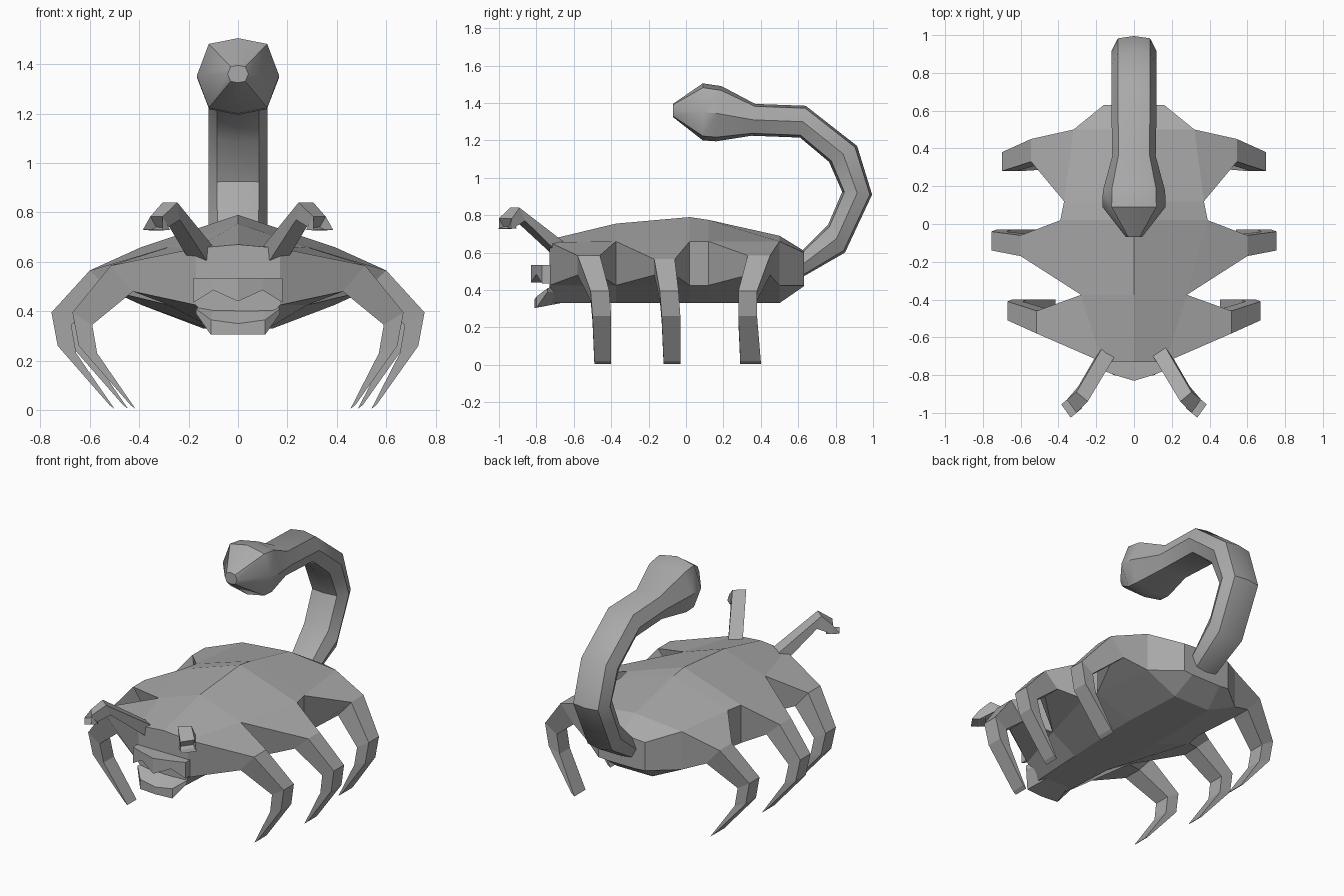
import bpy, bmesh, math
from mathutils import Vector as V

if "Cube" in bpy.data.objects:
    bpy.data.objects.remove(bpy.data.objects["Cube"])

grey = bpy.data.materials.new("shell grey")
grey.diffuse_color = (0.4, 0.4, 0.4, 1)
grey.use_nodes = True
grey.node_tree.nodes["Principled BSDF"].inputs["Base Color"].default_value = grey.diffuse_color


def make(name, rings, extra=(), skip=(), caps=True):
    """Skin a list of equal-length rings into one object."""
    bm = bmesh.new()
    rows = [[bm.verts.new(p) for p in r] for r in rings]
    n = len(rows[0])
    for i in range(len(rows) - 1):
        for k in range(n):
            if (i, k) not in skip:
                m = (k + 1) % n
                bm.faces.new((rows[i][k], rows[i][m], rows[i + 1][m], rows[i + 1][k]))
    if caps:
        bm.faces.new(rows[0])
        bm.faces.new(rows[-1])
    bmesh.ops.recalc_face_normals(bm, faces=bm.faces)
    me = bpy.data.meshes.new(name)
    bm.to_mesh(me)
    bm.free()
    me.materials.append(grey)
    ob = bpy.data.objects.new(name, me)
    bpy.context.collection.objects.link(ob)
    return ob


# Body: stations of (y, ridge z, shoulder half width, shoulder z, belly half width, belly z)
stations = [
    (-0.73, 0.67, 0.17, 0.655, 0.10, 0.33),
    (-0.375, 0.755, 0.28, 0.66, 0.12, 0.33),
    (0.02, 0.79, 0.39, 0.66, 0.14, 0.33),
    (0.12, 0.775, 0.37, 0.66, 0.14, 0.33),
    (0.50, 0.69, 0.32, 0.66, 0.12, 0.33),
    (0.63, 0.61, 0.16, 0.60, 0.10, 0.42),
]
LOW = 0.425


def body_ring(y, rz, w, sz, bw, bz):
    half = [(w, y, sz), (w, y, LOW), (bw, y, bz)]
    return [(0, y, rz)] + half + [(-x, yy, z) for x, yy, z in reversed(half)]


make("body", [body_ring(*s) for s in stations])

# Legs: each flares out of a side panel of the body, then bends down to a thin foot
legs = [  # name, front station, back station, x shift, y spans at hip, knee, shin, foot
    ("front_leg", 0, 1, -0.085, [(-0.58, -0.46), (-0.51, -0.41), (-0.50, -0.40), (-0.49, -0.40)]),
    ("middle_leg", 1, 2, 0.0, [(-0.17, -0.06), (-0.14, -0.04), (-0.13, -0.03), (-0.12, -0.03)]),
    ("rear_leg", 3, 4, -0.055, [(0.33, 0.45), (0.28, 0.38), (0.28, 0.38), (0.29, 0.40)]),
]
bends = [  # outer x, z and inner x, z
    (0.60, 0.565, 0.51, 0.48),
    (0.755, 0.395, 0.675, 0.345),
    (0.73, 0.26, 0.655, 0.23),
    (0.56, 0.02, 0.54, 0.005),
]
for name, a, b, shift, spans in legs:
    for side, label in ((1, "right"), (-1, "left")):
        ya, _, wa, za = stations[a][:4]
        yb, _, wb, zb = stations[b][:4]
        rings = [[(side * wa, ya, za), (side * wb, yb, zb),
                  (side * wb, yb, LOW), (side * wa, ya, LOW)]]
        for i, ((xo, zo, xi, zi), (f, k)) in enumerate(zip(bends, spans)):
            xs = shift + (-0.04 if i == 3 and side < 0 else 0)
            lift = 0.02 if i == 0 and shift else 0
            xo, xi = side * (xo + xs), side * (xi + xs)
            rings.append([(xo, f, zo + lift), (xo, k, zo + lift), (xi, k, zi), (xi, f, zi)])
        make(label + "_" + name, rings)

# Antennae: square rods that rise from the brow and bend down at the tip
rod = [  # centre, half width vector, half height vector
    ((0.14, -0.68, 0.62), (0.035, 0.02, 0), (-0.01, 0.01, 0.035)),
    ((0.27, -0.90, 0.805), (0.03, 0.025, 0), (0.005, -0.015, 0.035)),
    ((0.33, -0.965, 0.755), (0.025, 0.035, 0), (0.0, 0.0, 0.028)),
    ((0.33, -0.965, 0.73), (0.025, 0.035, 0), (-0.03, 0.025, 0.0)),
]
for s, label in ((1, "right"), (-1, "left")):
    rings = []
    for c, u, v in rod:
        c, u, v = V(c), V(u), V(v)
        rings.append([(s * p.x, p.y, p.z) for p in (c + u + v, c - u + v, c - u - v, c + u - v)])
    make(label + "_antenna", rings)

# Upper jaw: a bowed bar with a zigzag lower edge
jaw = [(-0.18, 0.435, -0.77), (-0.10, 0.485, -0.80), (0, 0.44, -0.83),
       (0.10, 0.485, -0.80), (0.18, 0.435, -0.77)]
make("upper_jaw", [[(x, y, 0.535), (x, -0.70, 0.535), (x, -0.70, z), (x, y, z)]
                   for x, z, y in jaw])

# Lower jaw: a shallow scoop that opens forward
scoop = [(-0.17, -0.74, 0.41, 0.39), (-0.11, -0.80, 0.365, 0.305), (0, -0.81, 0.35, 0.305),
         (0.11, -0.80, 0.365, 0.305), (0.17, -0.74, 0.41, 0.39)]
make("lower_jaw", [[(x, y, t), (x * 0.9, -0.70, 0.42), (x * 0.7, -0.67, max(0.33, b)), (x, y, b)]
                   for x, y, t, b in scoop])

# Tail: eight-sided tube through pairs of outer and inner outline points, with a bulb end
tail = [  # outer y, z, inner y, z, half width
    (0.57, 0.44, 0.53, 0.56, 0.09),
    (0.65, 0.485, 0.61, 0.60, 0.10),
    (0.85, 0.60, 0.76, 0.75, 0.118),
    (0.995, 0.91, 0.835, 0.925, 0.12),
    (0.915, 1.17, 0.765, 1.085, 0.12),
    (0.64, 1.385, 0.61, 1.215, 0.12),
    (0.37, 1.395, 0.35, 1.225, 0.115),
    (0.19, 1.49, 0.16, 1.195, 0.165),
    (0.09, 1.505, 0.09, 1.20, 0.167),
    (-0.07, 1.395, -0.07, 1.325, 0.042),
]
rings = []
for oy, oz, iy, iz, w in tail:
    mid = V((0, (oy + iy) / 2, (oz + iz) / 2))
    arm = V((0, oy, oz)) - mid
    ring = []
    for k in range(8):
        t = k * math.pi / 4
        squash = 1.2 if k % 2 else 1.0
        ring.append(mid + arm * math.cos(t) * squash + V((w * math.sin(t), 0, 0)))
    rings.append(ring)
ob = make("tail", rings)
bpy.context.view_layer.objects.active = ob
ob.select_set(True)
bpy.ops.object.shade_smooth_by_angle(angle=math.radians(40))
